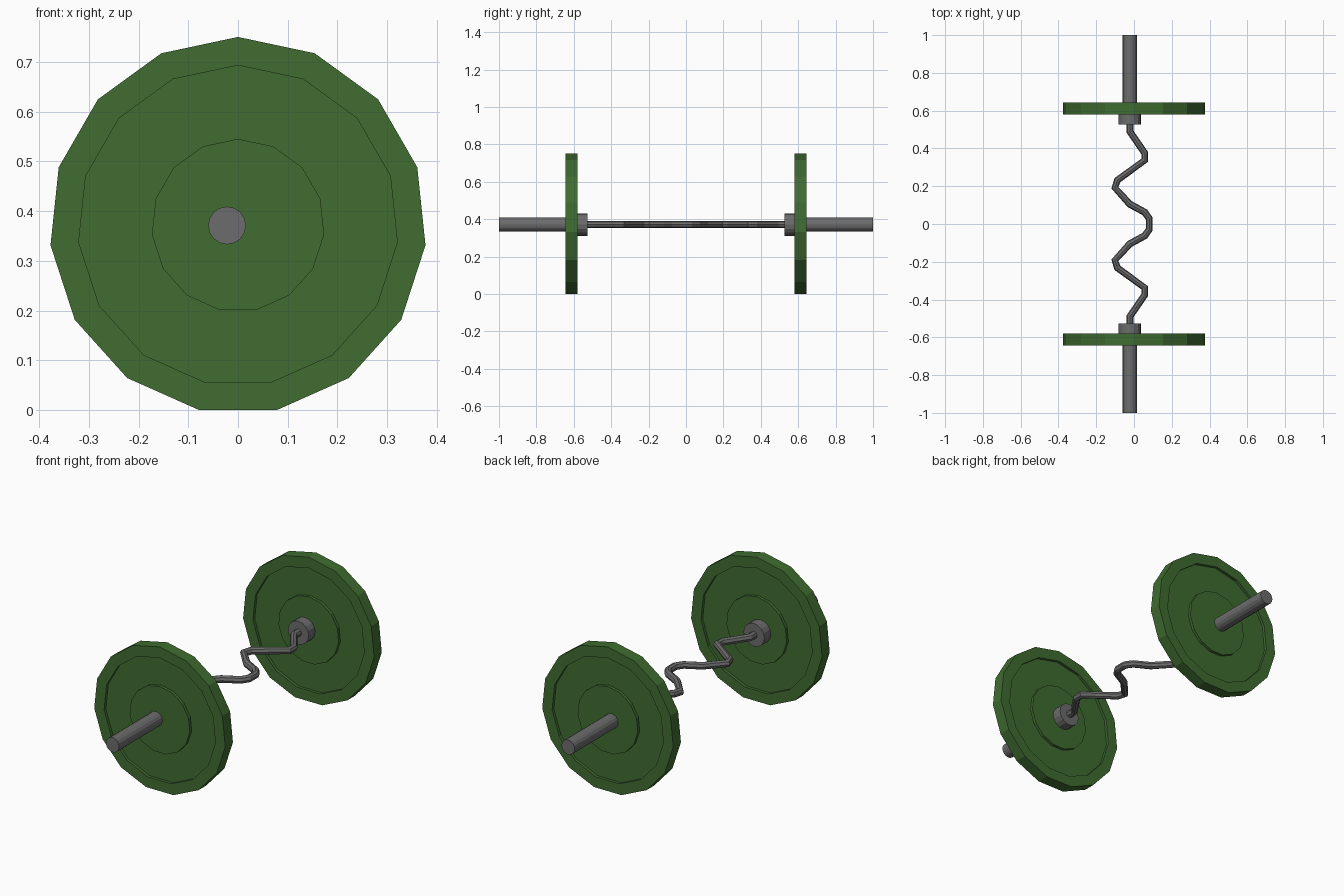
import bpy, bmesh, math

if "Cube" in bpy.data.objects:
    bpy.data.objects.remove(bpy.data.objects["Cube"])

AXIS_Z = 0.371   # height of plate and bar centre
BAR_X = -0.022   # bar sits slightly off the plate centre


def material(name, rgb):
    m = bpy.data.materials.new(name)
    m.diffuse_color = (*rgb, 1)
    m.use_nodes = True
    m.node_tree.nodes["Principled BSDF"].inputs["Base Color"].default_value = m.diffuse_color
    return m


green = material("plate green", (0.05, 0.15, 0.03))
grey = material("steel grey", (0.15, 0.15, 0.15))


def lathe(name, profile, sides, x, mat):
    """Turn a (radius, y) profile around the bar axis, mirrored to the other end."""
    bm = bmesh.new()
    rings = []
    for r, y in profile:
        ring = []
        for i in range(sides):
            a = 2 * math.pi * i / sides
            ring.append(bm.verts.new((x + r * math.sin(a), y, AXIS_Z + r * math.cos(a))))
        rings.append(ring)
    for a, b in zip(rings, rings[1:]):
        for i in range(sides):
            j = (i + 1) % sides
            bm.faces.new((a[i], a[j], b[j], b[i]))
    bm.faces.new(rings[0])
    bm.faces.new(rings[-1])
    bmesh.ops.recalc_face_normals(bm, faces=bm.faces)
    me = bpy.data.meshes.new(name)
    bm.to_mesh(me)
    bm.free()
    me.materials.append(mat)
    ob = bpy.data.objects.new(name, me)
    bpy.context.collection.objects.link(ob)
    mod = ob.modifiers.new("other_end", 'MIRROR')
    mod.use_axis = (False, True, False)
    mod.use_mirror_merge = False
    return ob


# weight plates: raised rim and hub with a recessed ring on both faces
near, far, dip = 0.58, 0.643, 0.015
lathe("weight_plates",
      [(0.174, near), (0.174, near + dip), (0.322, near + dip), (0.322, near), (0.379, near),
       (0.379, far), (0.322, far), (0.322, far - dip), (0.174, far - dip), (0.174, far)],
      15, 0, green)

# collars and sleeves
lathe("collars", [(0.06, 0.527), (0.06, 0.585)], 16, BAR_X, grey)
lathe("sleeves", [(0.038, 0.575), (0.038, 1.0)], 16, BAR_X, grey)

# zigzag grip: half path mirrored about the middle
half = [(BAR_X, 0.54), (BAR_X, 0.49), (0.057, 0.375), (0.057, 0.338), (-0.088, 0.232),
        (-0.101, 0.192), (-0.022, 0.105), (0.057, 0.062), (0.081, 0.028)]
path = half + [(x, -y) for x, y in reversed(half)]
cu = bpy.data.curves.new("curl_grip", 'CURVE')
cu.dimensions = '3D'
cu.bevel_depth = 0.019
cu.bevel_resolution = 2
cu.use_fill_caps = True
sp = cu.splines.new('POLY')
sp.points.add(len(path) - 1)
for p, (x, y) in zip(sp.points, path):
    p.co = (x, y, AXIS_Z + 0.001, 1)
sp.use_smooth = False
cu.materials.append(grey)
grip = bpy.data.objects.new("curl_grip", cu)
bpy.context.collection.objects.link(grip)
